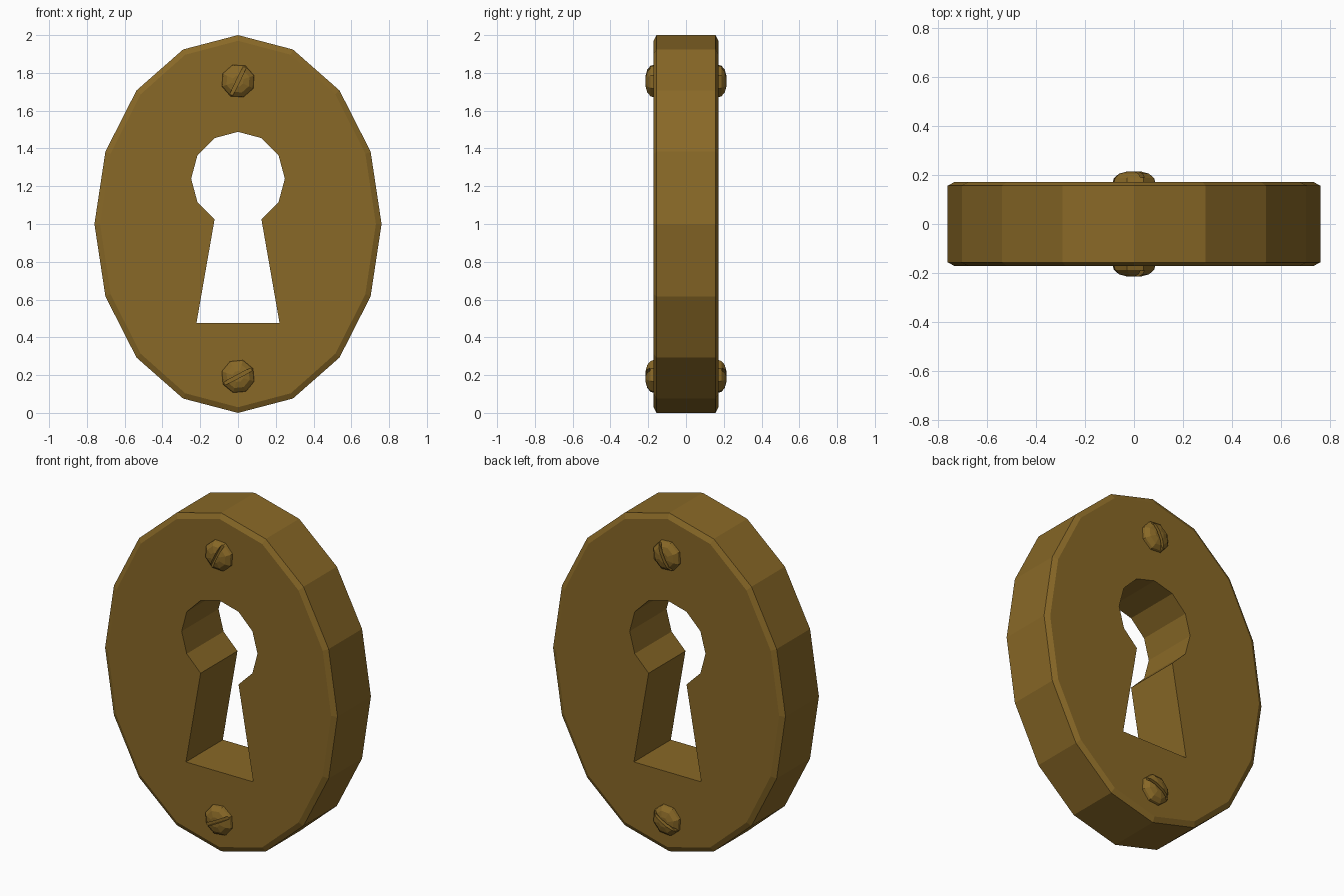
import bpy, bmesh
from math import sin, cos, pi, radians
from mathutils import Matrix

if "Cube" in bpy.data.objects:
    bpy.data.objects.remove(bpy.data.objects["Cube"])

brass = bpy.data.materials.new("brass")
brass.diffuse_color = (0.25, 0.14, 0.02, 1)
brass.use_nodes = True
brass.node_tree.nodes["Principled BSDF"].inputs["Base Color"].default_value = brass.diffuse_color


def loft(name, rings, matrix=Matrix()):
    """Closed solid through equal-length rings of points."""
    bm = bmesh.new()
    vs = [[bm.verts.new(p) for p in ring] for ring in rings]
    n = len(vs[0])
    for a, b in zip(vs, vs[1:]):
        for i in range(n):
            j = (i + 1) % n
            bm.faces.new((a[i], a[j], b[j], b[i]))
    bm.faces.new(vs[0])
    bm.faces.new(vs[-1])
    bm.transform(matrix)
    bmesh.ops.recalc_face_normals(bm, faces=bm.faces)
    mesh = bpy.data.meshes.new(name)
    bm.to_mesh(mesh)
    bm.free()
    mesh.materials.append(brass)
    obj = bpy.data.objects.new(name, mesh)
    bpy.context.collection.objects.link(obj)
    return obj


def ellipse(rx, rz, y, n, z=0):
    return [(rx * sin(2 * pi * i / n), y, z + rz * cos(2 * pi * i / n)) for i in range(n)]


def cut(obj, cutter):
    mod = obj.modifiers.new("cut", 'BOOLEAN')
    mod.operation, mod.solver, mod.object = 'DIFFERENCE', 'EXACT', cutter
    bpy.context.view_layer.objects.active = obj
    bpy.ops.object.modifier_apply(modifier=mod.name)
    bpy.data.objects.remove(cutter)


# Oval plate with chamfered rims
plate = loft("escutcheon_plate", [ellipse(0.76 - d, 1 - d, y, 16, 1) for d, y in
                                  ((0.03, -0.172), (0, -0.156), (0, 0.156), (0.03, 0.172))])

# Keyhole: 12-sided round top with its lowest point opened into a flared slot
arc = [(0.248 * sin(radians(a)), 1.24 + 0.248 * cos(radians(a))) for a in range(-150, 151, 30)]
outline = arc + [(0.22, 0.475), (-0.22, 0.475)]
cut(plate, loft("keyhole_cutter", [[(x, y, z) for x, z in outline] for y in (-0.5, 0.5)]))

# Domed, slotted screws on both faces
for label, z, angle in (("upper", 1.757, 64), ("lower", 0.193, 28)):
    for side, s in (("front", -1), ("back", 1)):
        place = (Matrix.Translation((0, 0, z)) @ Matrix.Diagonal((1, -s, 1, 1))
                 @ Matrix.Rotation(-radians(angle), 4, 'Y'))
        dome = ((0.08, -0.14), (0.09, -0.172), (0.086, -0.187), (0.064, -0.205), (0.03, -0.214))
        screw = loft(f"{label}_{side}_screw", [ellipse(r, r, y, 8) for r, y in dome], place)
        slot = [[(x, y, t) for x, t in ((-0.2, -0.009), (0.2, -0.009), (0.2, 0.009), (-0.2, 0.009))]
                for y in (-0.3, -0.19)]
        cut(screw, loft("slot_cutter", slot, place))
